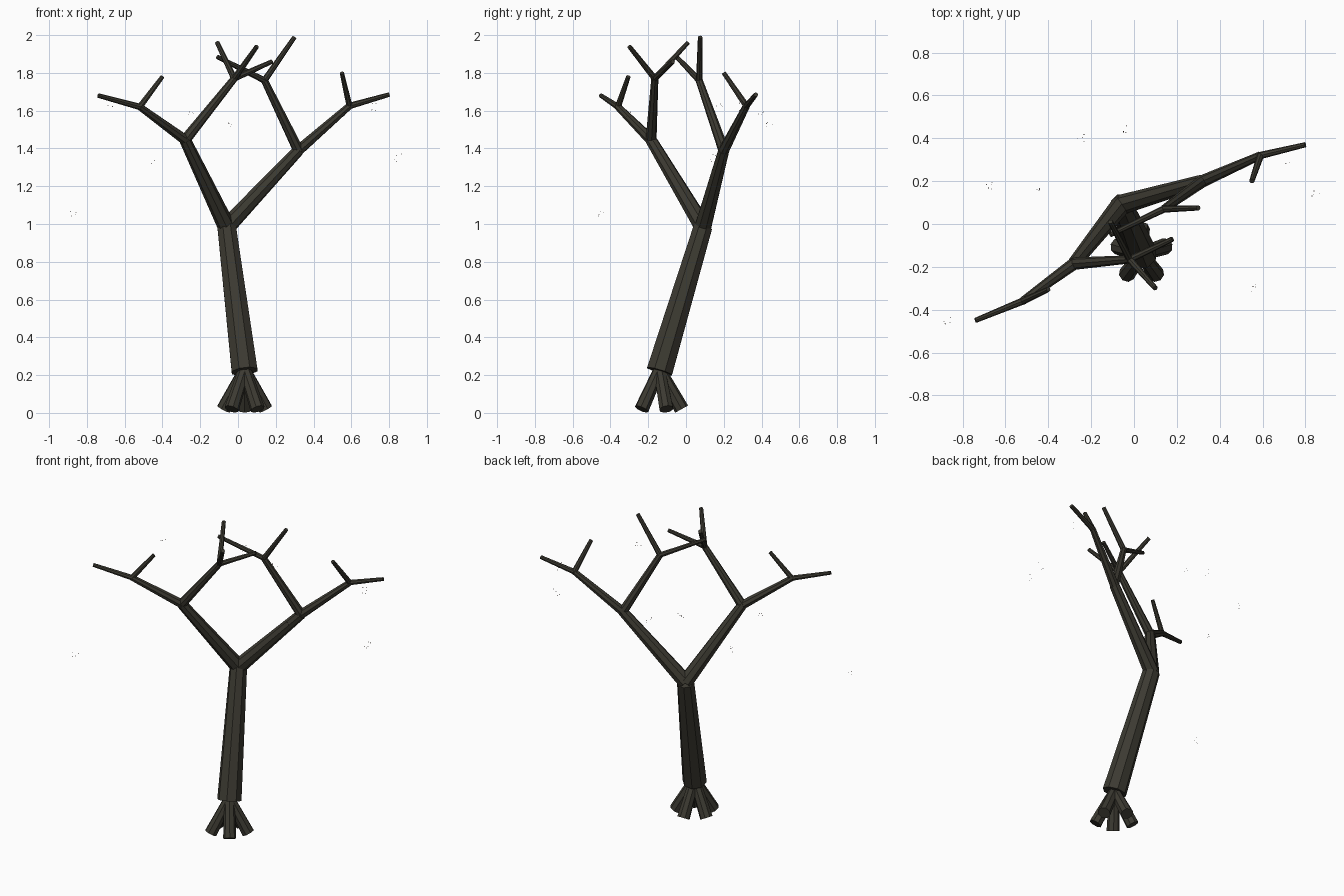
import bpy, bmesh, random
from mathutils import Vector, Matrix

cube = bpy.data.objects.get("Cube")
if cube:
    bpy.data.objects.remove(cube, do_unlink=True)


def make_material(name, rgb):
    mat = bpy.data.materials.new(name)
    mat.use_nodes = True
    mat.diffuse_color = (*rgb, 1)
    mat.node_tree.nodes["Principled BSDF"].inputs["Base Color"].default_value = (*rgb, 1)
    return mat


bark = make_material("dark bark", (0.045, 0.042, 0.031))
leaf = make_material("withered leaf", (0.06, 0.03, 0.02))


def finish(bm, name, mat):
    mesh = bpy.data.meshes.new(name)
    bm.to_mesh(mesh)
    bm.free()
    mesh.materials.append(mat)
    obj = bpy.data.objects.new(name, mesh)
    bpy.context.collection.objects.link(obj)
    return obj


def limb(name, start, end, r_start, r_end, sides=8):
    """Tapered flat-sided tube between two points."""
    a, b = Vector(start), Vector(end)
    axis = b - a
    turn = axis.to_track_quat("Z", "Y").to_matrix().to_4x4()
    bm = bmesh.new()
    bmesh.ops.create_cone(bm, cap_ends=True, segments=sides, radius1=r_start,
                          radius2=r_end, depth=axis.length,
                          matrix=Matrix.Translation((a + b) / 2) @ turn)
    return finish(bm, name, bark)


# Leaning trunk
foot = Vector((0.035, -0.14, 0.22))
fork = Vector((-0.06, 0.09, 0.985))
limb("trunk", foot, fork, 0.074, 0.053)

# Five splayed roots around the foot
for i in range(5):
    spread = Matrix.Rotation(i * 6.28319 / 5, 3, "Z") @ Vector((0, 0.117, 0))
    limb(f"root_{i + 1}", foot + Vector((0, 0, 0.01)),
         foot + spread + Vector((0, 0, -0.2)), 0.032, 0.039)

# Crown: two main boughs, each splitting into branches that carry twigs
crown = {
    "right": ((-0.28, -0.185, 1.445), {
        "outer": ((-0.52, -0.36, 1.62), [(-0.74, -0.45, 1.68), (-0.40, -0.305, 1.78)]),
        "inner": ((-0.02, -0.165, 1.77), [(0.10, -0.30, 1.94), (-0.11, 0.01, 1.96),
                                          (0.18, -0.07, 1.86)]),
    }),
    "left": ((0.32, 0.20, 1.39), {
        "outer": ((0.59, 0.32, 1.625), [(0.80, 0.37, 1.685), (0.55, 0.20, 1.80)]),
        "inner": ((0.14, 0.07, 1.76), [(0.30, 0.075, 1.99), (-0.11, -0.05, 1.885)]),
    }),
}
for side, (bough_end, branches) in crown.items():
    limb(f"{side}_bough", fork, bough_end, 0.047, 0.031)
    for place, (branch_end, tips) in branches.items():
        limb(f"{side}_{place}_branch", bough_end, branch_end, 0.029, 0.019)
        for n, tip in enumerate(tips):
            limb(f"{side}_{place}_twig_{n + 1}", branch_end, tip, 0.017, 0.012)

# Tiny drifting leaf flecks in loose clusters
random.seed(4)
clusters = [(-0.87, -0.45, 1.05), (-0.68, 0.18, 1.62), (-0.44, 0.17, 1.33),
            (-0.25, 0.40, 1.60), (-0.03, 0.44, 1.52), (0.72, 0.30, 1.62),
            (0.85, 0.14, 1.35), (0.55, -0.30, 1.58)]
bm = bmesh.new()
for centre in clusters:
    for _ in range(5):
        jitter = Vector([random.uniform(-0.02, 0.02) for _ in range(3)])
        tilt = Matrix.Rotation(random.uniform(0, 3), 4, (1, 1, 0))
        bmesh.ops.create_grid(bm, x_segments=1, y_segments=1, size=0.0022,
                              matrix=Matrix.Translation(Vector(centre) + jitter) @ tilt)
finish(bm, "leaf_flecks", leaf)
